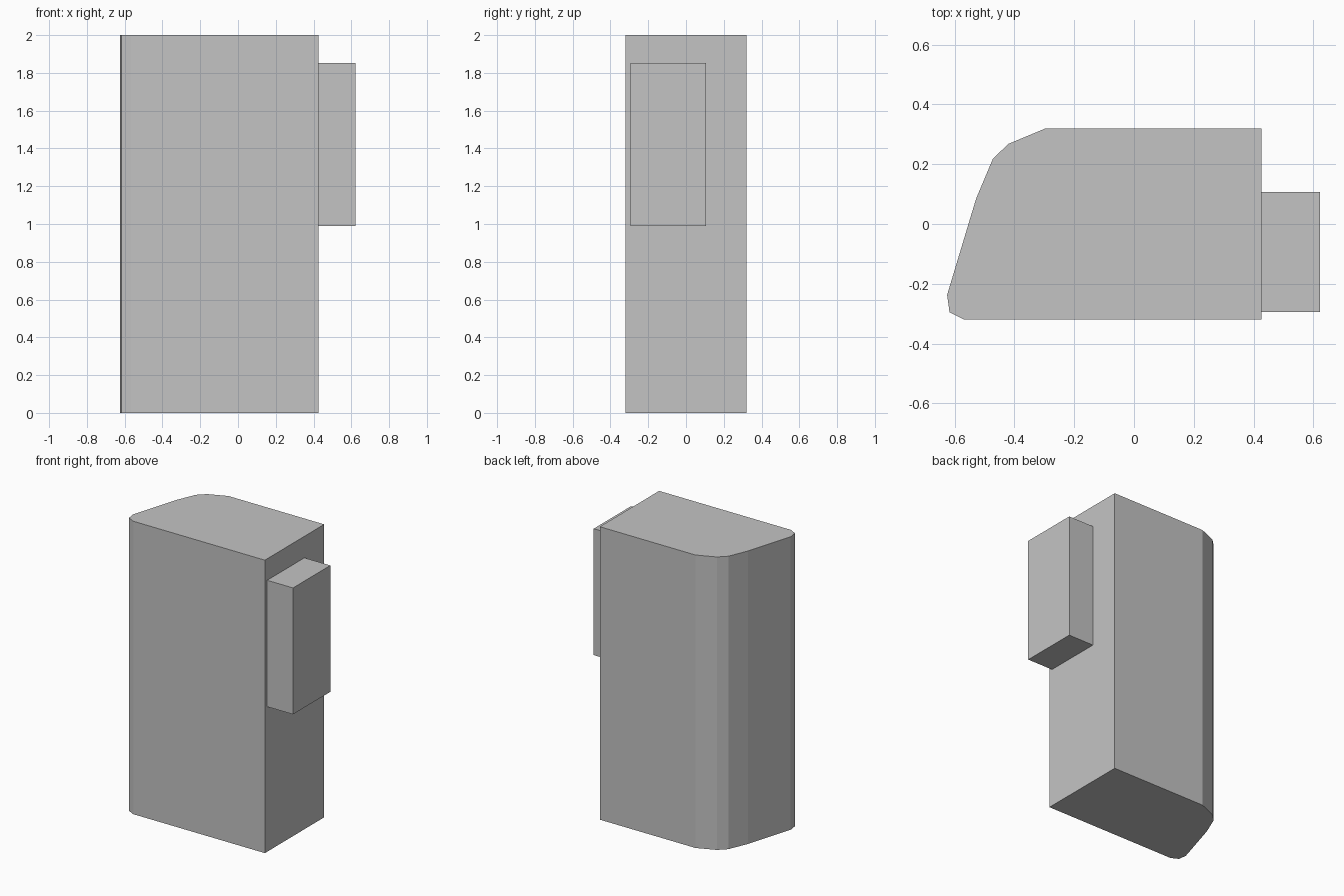
import bpy
import bmesh

cube = bpy.data.objects.get("Cube")
if cube:
    bpy.data.objects.remove(cube, do_unlink=True)

# Plain grey finish for everything
grey = bpy.data.materials.new("plain_grey")
grey.use_nodes = True
colour = (0.55, 0.55, 0.55, 1)
grey.diffuse_color = colour
grey.node_tree.nodes["Principled BSDF"].inputs["Base Color"].default_value = colour


def prism(name, outline, bottom, top):
    """Extrude a plan outline from bottom to top."""
    bm = bmesh.new()
    base = bm.faces.new([bm.verts.new((x, y, bottom)) for x, y in outline])
    new = bmesh.ops.extrude_face_region(bm, geom=[base], use_keep_orig=True)["geom"]
    verts = [v for v in new if isinstance(v, bmesh.types.BMVert)]
    bmesh.ops.translate(bm, verts=verts, vec=(0, 0, top - bottom))
    bmesh.ops.recalc_face_normals(bm, faces=bm.faces[:])
    mesh = bpy.data.meshes.new(name)
    bm.to_mesh(mesh)
    bm.free()
    mesh.materials.append(grey)
    obj = bpy.data.objects.new(name, mesh)
    bpy.context.collection.objects.link(obj)
    return obj


# Tall body with a slanted, faceted end
prism("main_body", [
    (0.427, -0.32), (0.427, 0.32), (-0.295, 0.32),
    (-0.42, 0.268), (-0.472, 0.218), (-0.528, 0.085),
    (-0.625, -0.237), (-0.617, -0.295), (-0.567, -0.32),
], 0, 2)

# Box mounted on the flat end
prism("side_box", [
    (0.427, -0.295), (0.622, -0.295), (0.622, 0.107), (0.427, 0.107),
], 0.99, 1.853)
